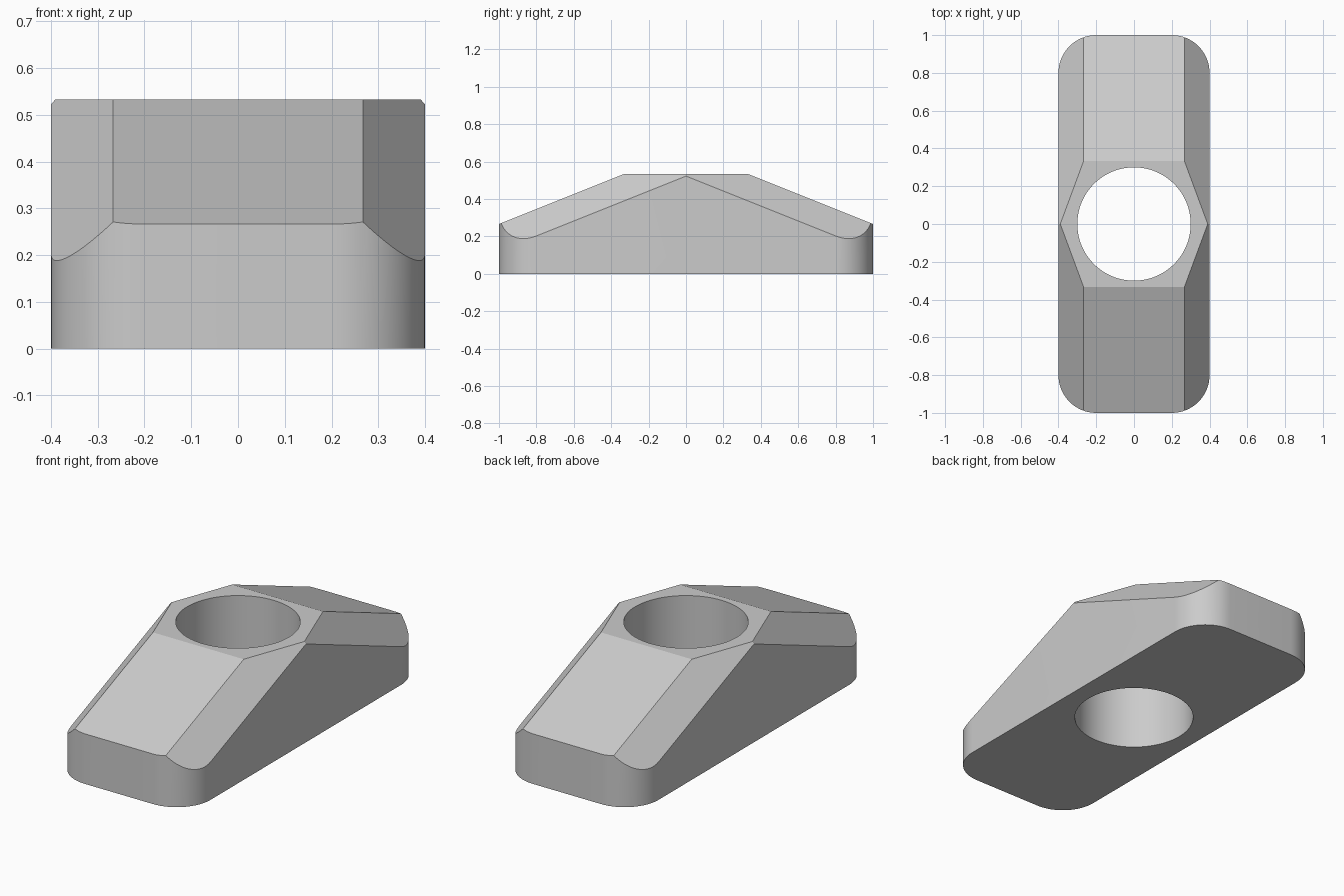
import bpy
import bmesh
from math import cos, sin, pi, radians
from mathutils import Vector

HALF_X, HALF_Y, HEIGHT = 0.4, 1.0, 0.533
CORNER, HOLE = 0.2, 0.3
RIDGE_X, RIDGE_Y = 0.267, 0.333   # corner of the flat top
SLOPE_Y, SLOPE_X = 0.4, 1.08      # fall of the end and corner slopes

cube = bpy.data.objects.get("Cube")
if cube:
    bpy.data.objects.remove(cube, do_unlink=True)

grey = bpy.data.materials.new("light grey")
grey.use_nodes = True
colour = (0.6, 0.6, 0.6, 1)
grey.diffuse_color = colour
grey.node_tree.nodes["Principled BSDF"].inputs["Base Color"].default_value = colour


def make_object(name, bm):
    bmesh.ops.recalc_face_normals(bm, faces=bm.faces)
    mesh = bpy.data.meshes.new(name)
    bm.to_mesh(mesh)
    bm.free()
    mesh.materials.append(grey)
    obj = bpy.data.objects.new(name, mesh)
    bpy.context.collection.objects.link(obj)
    return obj


def slice_off(bm, point, normal):
    """Remove everything in front of a plane and cap the cut."""
    geom = bm.verts[:] + bm.edges[:] + bm.faces[:]
    bmesh.ops.bisect_plane(bm, geom=geom, dist=1e-5, plane_co=point,
                           plane_no=normal, clear_outer=True)
    rim = [e for e in bm.edges if e.is_boundary]
    bmesh.ops.holes_fill(bm, edges=rim, sides=0)


# Rounded rectangular block
bm = bmesh.new()
outline = []
steps = 16
for quarter, (sx, sy) in enumerate([(1, 1), (-1, 1), (-1, -1), (1, -1)]):
    for i in range(steps + 1):
        a = (quarter + i / steps) * pi / 2
        outline.append(bm.verts.new((sx * (HALF_X - CORNER) + CORNER * cos(a),
                                     sy * (HALF_Y - CORNER) + CORNER * sin(a), 0)))
base = bm.faces.new(outline)
top = bmesh.ops.extrude_face_region(bm, geom=[base], use_keep_orig=True)["geom"]
bmesh.ops.translate(bm, vec=(0, 0, HEIGHT),
                    verts=[v for v in top if isinstance(v, bmesh.types.BMVert)])
bmesh.ops.recalc_face_normals(bm, faces=bm.faces)

# End slopes, then the four corner slopes
for sy in (1, -1):
    slice_off(bm, Vector((0, sy * RIDGE_Y, HEIGHT)), Vector((0, sy * SLOPE_Y, 1)))
for sx in (1, -1):
    for sy in (1, -1):
        slice_off(bm, Vector((sx * RIDGE_X, sy * RIDGE_Y, HEIGHT)),
                  Vector((sx * SLOPE_X, sy * SLOPE_Y, 1)))
block = make_object("faceted_block", bm)

# Round through hole
bm = bmesh.new()
bmesh.ops.create_cone(bm, cap_ends=True, segments=96, radius1=HOLE,
                      radius2=HOLE, depth=2)
cutter = make_object("hole_cutter", bm)
cutter.hide_render = True

cut = block.modifiers.new("through_hole", 'BOOLEAN')
cut.operation = 'DIFFERENCE'
cut.solver = 'EXACT'
cut.object = cutter
bpy.ops.object.select_all(action='DESELECT')
block.select_set(True)
bpy.context.view_layer.objects.active = block
bpy.ops.object.modifier_apply(modifier=cut.name)
bpy.data.objects.remove(cutter, do_unlink=True)

# Smooth round walls, crisp facets
bpy.ops.object.shade_smooth_by_angle(angle=radians(15))
